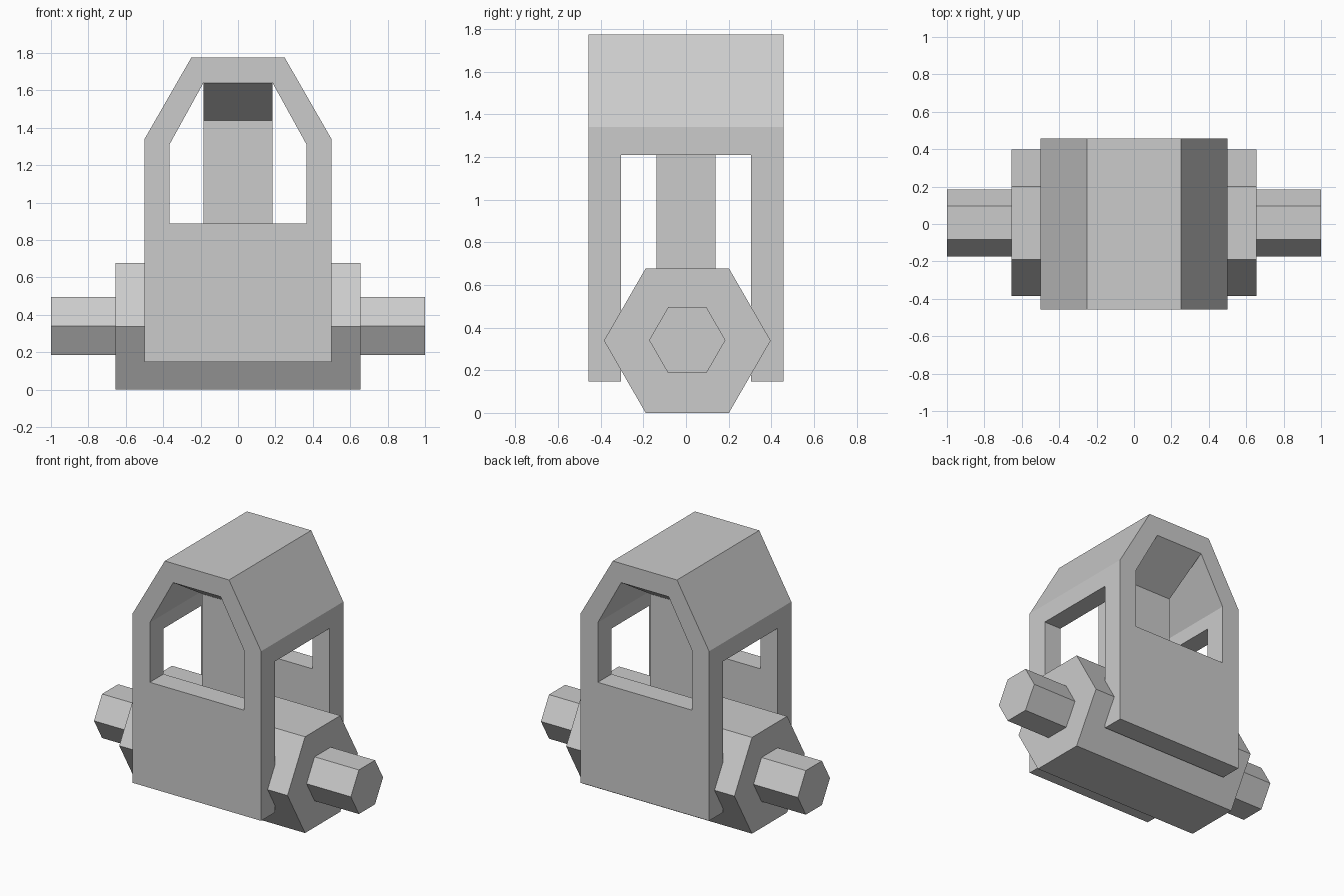
import bpy, bmesh, math

if "Cube" in bpy.data.objects:
    bpy.data.objects.remove(bpy.data.objects["Cube"])


def prism(name, pts, half, axis):
    """Extrude a closed profile symmetrically: (x, z) along y, or (y, z) along x."""
    def place(p, d):
        return (p[0], d, p[1]) if axis == 'Y' else (d, p[0], p[1])
    bm = bmesh.new()
    a = [bm.verts.new(place(p, -half)) for p in pts]
    b = [bm.verts.new(place(p, half)) for p in pts]
    bm.faces.new(a)
    bm.faces.new(b[::-1])
    n = len(pts)
    for i in range(n):
        j = (i + 1) % n
        bm.faces.new((a[i], b[i], b[j], a[j]))
    bmesh.ops.recalc_face_normals(bm, faces=bm.faces)
    mesh = bpy.data.meshes.new(name)
    bm.to_mesh(mesh)
    bm.free()
    obj = bpy.data.objects.new(name, mesh)
    bpy.context.collection.objects.link(obj)
    return obj


def mirrored(right):
    """Complete a right-hand half profile with its mirror image."""
    return right + [(-u, v) for u, v in reversed(right)]


def hexagon(r, cy, cz):
    return [(cy + r * math.cos(math.radians(60 * i)),
             cz + r * math.sin(math.radians(60 * i))) for i in range(6)]


def cut(obj, cutter):
    mod = obj.modifiers.new(cutter.name, 'BOOLEAN')
    mod.operation = 'DIFFERENCE'
    mod.solver = 'EXACT'
    mod.object = cutter
    bpy.context.view_layer.objects.active = obj
    bpy.ops.object.modifier_apply(modifier=mod.name)
    bpy.data.objects.remove(cutter)


# Housing with chamfered roof, open front to back and on both sides
housing = prism("housing", mirrored([(0.5, 0.147), (0.5, 1.34), (0.25, 1.775)]), 0.457, 'Y')
window = prism("window_cutter", mirrored([(0.367, 0.89), (0.367, 1.31), (0.185, 1.64)]), 0.8, 'Y')
slot = prism("side_cutter", mirrored([(0.305, -0.2), (0.305, 1.21)]), 0.8, 'X')
for c in (window, slot):
    c.hide_render = True
    cut(housing, c)

# Central post flaring out under the roof
prism("center_post", mirrored([(0.138, 0.55), (0.138, 1.44), (0.457, 1.64), (0.40, 1.70)]), 0.185, 'X')

# Hexagonal barrel and the thinner axle through it
prism("barrel", hexagon(0.391, 0.006, 0.339), 0.655, 'X')
axle = hexagon(0.179, 0.006, 0.341)
prism("axle", axle, 1.0, 'X')
